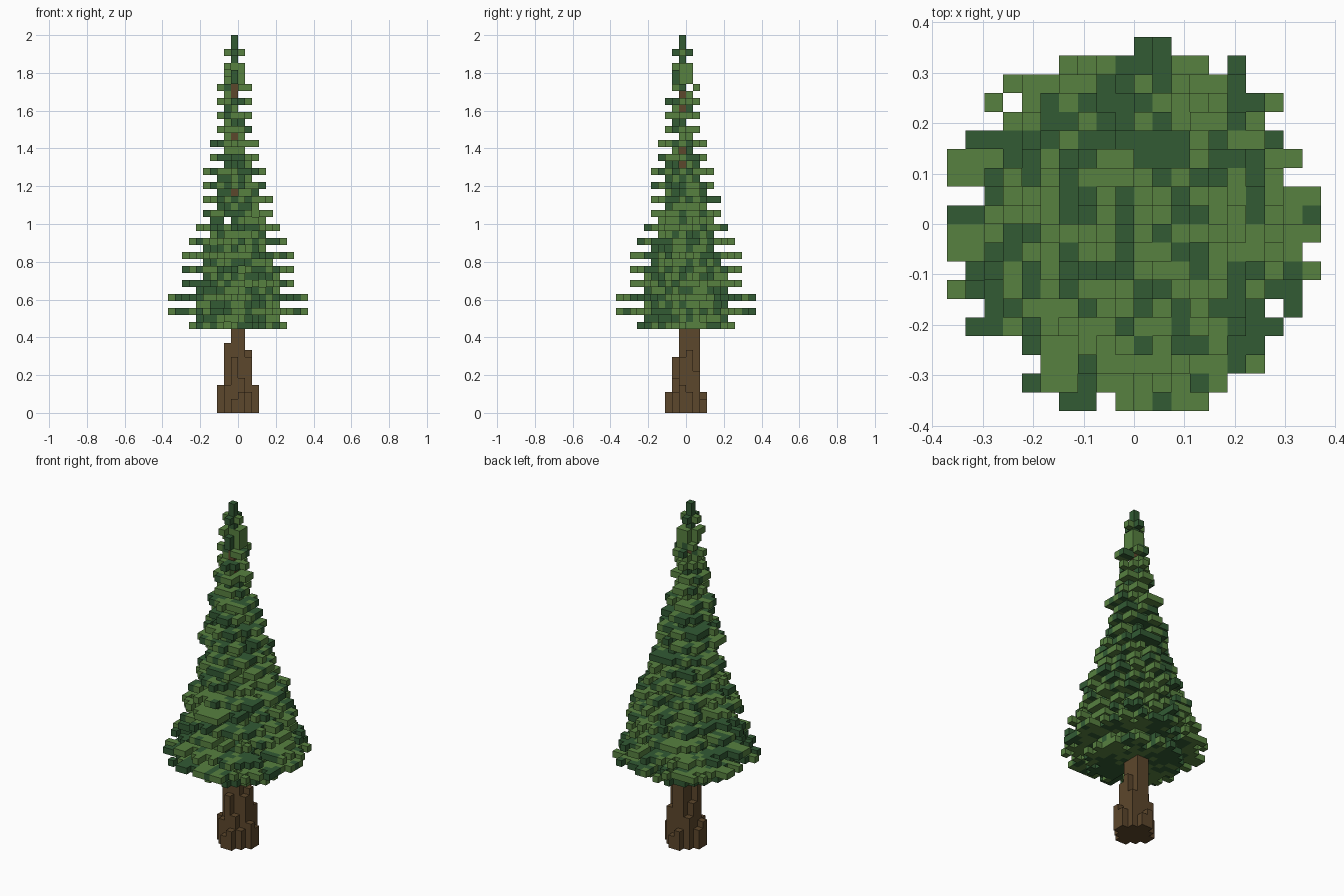
import bpy, bmesh, math, random
from mathutils import Vector

random.seed(5)
if "Cube" in bpy.data.objects:
    bpy.data.objects.remove(bpy.data.objects["Cube"])

V = 2 / 54          # edge of one block
MID = -1            # grid column of the treetop


def material(name, rgb):
    m = bpy.data.materials.new(name)
    m.use_nodes = True
    m.diffuse_color = (*rgb, 1)
    m.node_tree.nodes["Principled BSDF"].inputs["Base Color"].default_value = (*rgb, 1)
    return m


bark = material("bark brown", (0.108, 0.063, 0.025))
light = material("light green", (0.096, 0.218, 0.051))
dark = material("dark green", (0.032, 0.103, 0.034))

# Trunk: block columns of stepped heights, with a flared foot
heights = [[0, 0, 2, 3, 0, 0],
           [0, 4, 8, 5, 3, 0],
           [4, 10, 48, 12, 8, 4],
           [3, 7, 12, 12, 9, 3],
           [0, 5, 12, 12, 6, 0],
           [0, 0, 3, 2, 0, 0]]
trunk = {(x - 3, y - 3, z): 0
         for y, row in enumerate(heights)
         for x, h in enumerate(row) for z in range(h)}

# Foliage: every layer is a whorl of ragged radial branches
leaves = {}


def branch(layer, angle, length):
    center = 0 if layer < 32 else -0.5      # the tree leans slightly
    shade = int(random.random() > (0.55 if layer < 37 else 0.68))
    for step in range(int(length * 2) + 1):
        if step % 4 == 3 and random.random() < 0.4:
            shade = int(random.random() > 0.55)
        r = min(step / 2 + 0.5, length)
        cell = (math.floor(center + r * math.cos(angle)),
                math.floor(center + r * math.sin(angle)), layer)
        if cell not in leaves or random.random() < 0.25:
            leaves[cell] = shade


def whorl(layer, radius):
    count = max(8, round(radius * 6))
    turn = random.random()
    for i in range(count):
        if random.random() < 0.15:
            continue
        reach = radius * random.choice((0.8, 0.9, 1, 1))
        branch(layer, math.tau * (i + turn) / count, reach)


def cross(layer, radius):
    for i in range(4):
        branch(layer, math.tau * i / 4 - 0.05, radius)


wide = [6.5, 9.8, 9.4, 7.9, 7.6, 7.3, 6.6, 5.5, 4.9, 4.8, 4, 4, 3.1, 3.1, 2, 2, 2, 2, 1]
for i, radius in enumerate(wide):
    layer = 12 + 2 * i
    whorl(layer, radius)
    cross(layer, radius)     # main boughs keep the full spread
    whorl(layer + 1, min(5.7, max(1, 5.9 - 0.21 * (layer - 14))))

# Crown and pointed top
for z in range(48, 54):
    leaves[(MID, MID, z)] = int(z > 49)
cross(51, 1)

# Gaps in the foliage that bare the trunk or open right through
for x, y, z in list(leaves):
    front_gap = x == MID and y < MID and z in (45, 46)
    side_gap = y == MID and x > MID and z in (35, 37, 45)
    through = (y == 0 and z == 46) or (x == -2 and z == 27)
    if (x, y, z) in trunk or front_gap or side_gap or through:
        del leaves[(x, y, z)]
solid = set(leaves) | set(trunk)


def build_blocks(name, cells, mats):
    """Make the outer skin of a set of blocks."""
    bm = bmesh.new()
    corners = {}

    def corner(p):
        if p not in corners:
            corners[p] = bm.verts.new(Vector(p) * V)
        return corners[p]

    for cell, shade in cells.items():
        for axis in range(3):
            u, w = (axis + 1) % 3, (axis + 2) % 3
            for side in (0, 1):
                near = list(cell)
                near[axis] += 2 * side - 1
                if tuple(near) in solid:
                    continue
                quad = []
                for a, b in ((0, 0), (1, 0), (1, 1), (0, 1)):
                    p = list(cell)
                    p[axis] += side
                    p[u] += a
                    p[w] += b
                    quad.append(corner(tuple(p)))
                face = bm.faces.new(quad if side else quad[::-1])
                face.material_index = shade
    mesh = bpy.data.meshes.new(name)
    bm.to_mesh(mesh)
    bm.free()
    for m in mats:
        mesh.materials.append(m)
    obj = bpy.data.objects.new(name, mesh)
    bpy.context.collection.objects.link(obj)
    return obj


build_blocks("trunk", trunk, [bark])
build_blocks("foliage", leaves, [light, dark])
